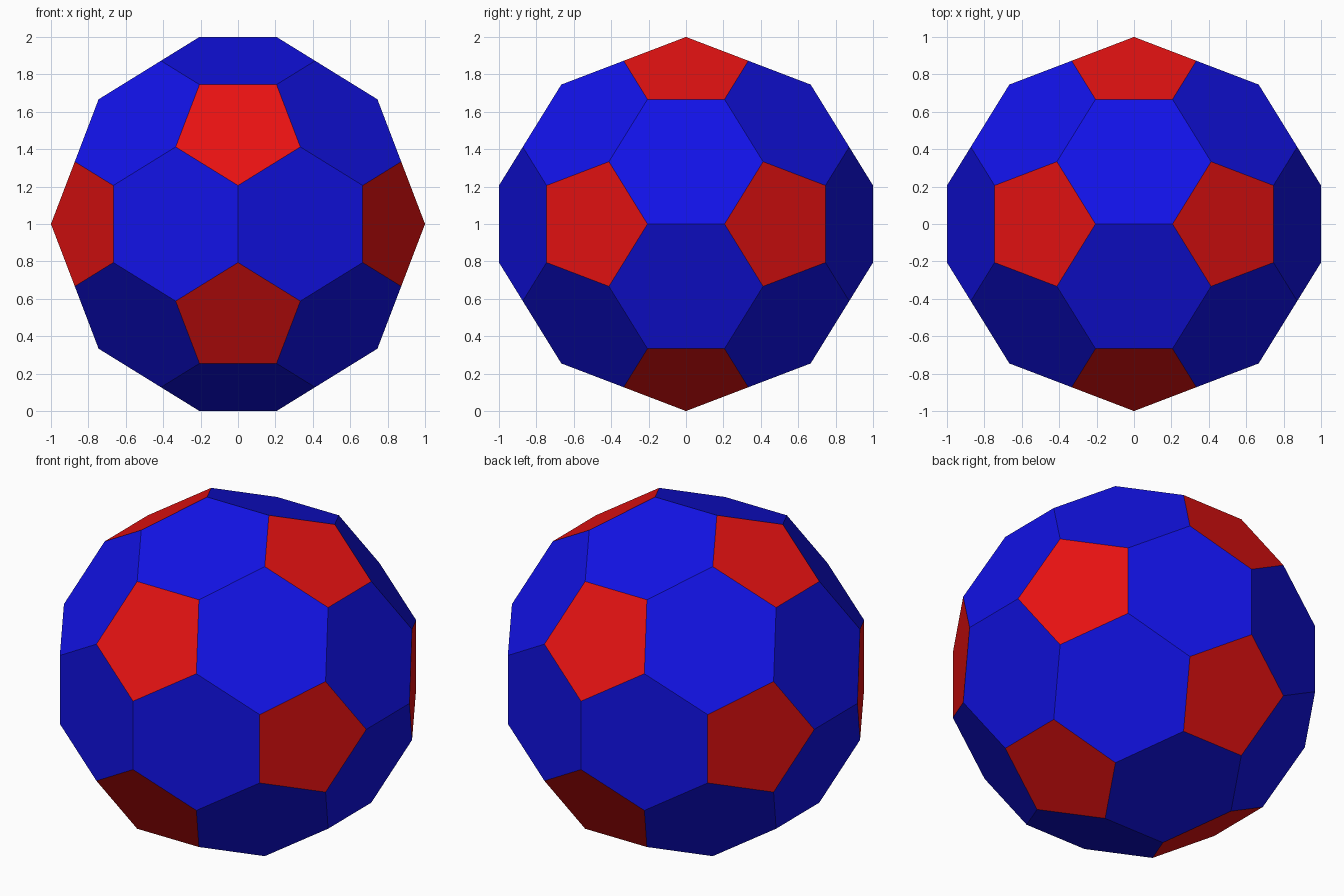
import bpy, bmesh, math
from mathutils import Vector

cube = bpy.data.objects.get("Cube")
if cube:
    bpy.data.objects.remove(cube, do_unlink=True)


def make_material(name, rgb):
    mat = bpy.data.materials.new(name)
    mat.use_nodes = True
    color = (*rgb, 1.0)
    mat.diffuse_color = color
    mat.node_tree.nodes["Principled BSDF"].inputs["Base Color"].default_value = color
    return mat


blue = make_material("blue", (0.006, 0.006, 0.8))
red = make_material("red", (0.8, 0.006, 0.006))

# Icosahedron corners: three crossed golden rectangles
a = 2 / (1 + math.sqrt(5))
corners = []
for s in (-1, 1):
    for t in (-1, 1):
        corners += [Vector((s * a, 0, t)), Vector((0, s, t * a)), Vector((s, t * a, 0))]

# Cut every corner off a third of the way along each edge
edge_length = 2 * a
bm = bmesh.new()
for p in corners:
    for q in corners:
        if abs((p - q).length - edge_length) < 0.01:
            bm.verts.new(p.lerp(q, 1 / 3) + Vector((0, 0, 1)))
bmesh.ops.convex_hull(bm, input=bm.verts[:])
bmesh.ops.dissolve_limit(bm, angle_limit=math.radians(2),
                         verts=bm.verts[:], edges=bm.edges[:])
bmesh.ops.recalc_face_normals(bm, faces=bm.faces[:])

# Hexagon panels are blue, pentagon panels red
for f in bm.faces:
    f.material_index = 1 if len(f.verts) == 5 else 0
    f.smooth = False

mesh = bpy.data.meshes.new("panelled_ball")
bm.to_mesh(mesh)
bm.free()
mesh.materials.append(blue)
mesh.materials.append(red)
ball = bpy.data.objects.new("panelled_ball", mesh)
bpy.context.scene.collection.objects.link(ball)
